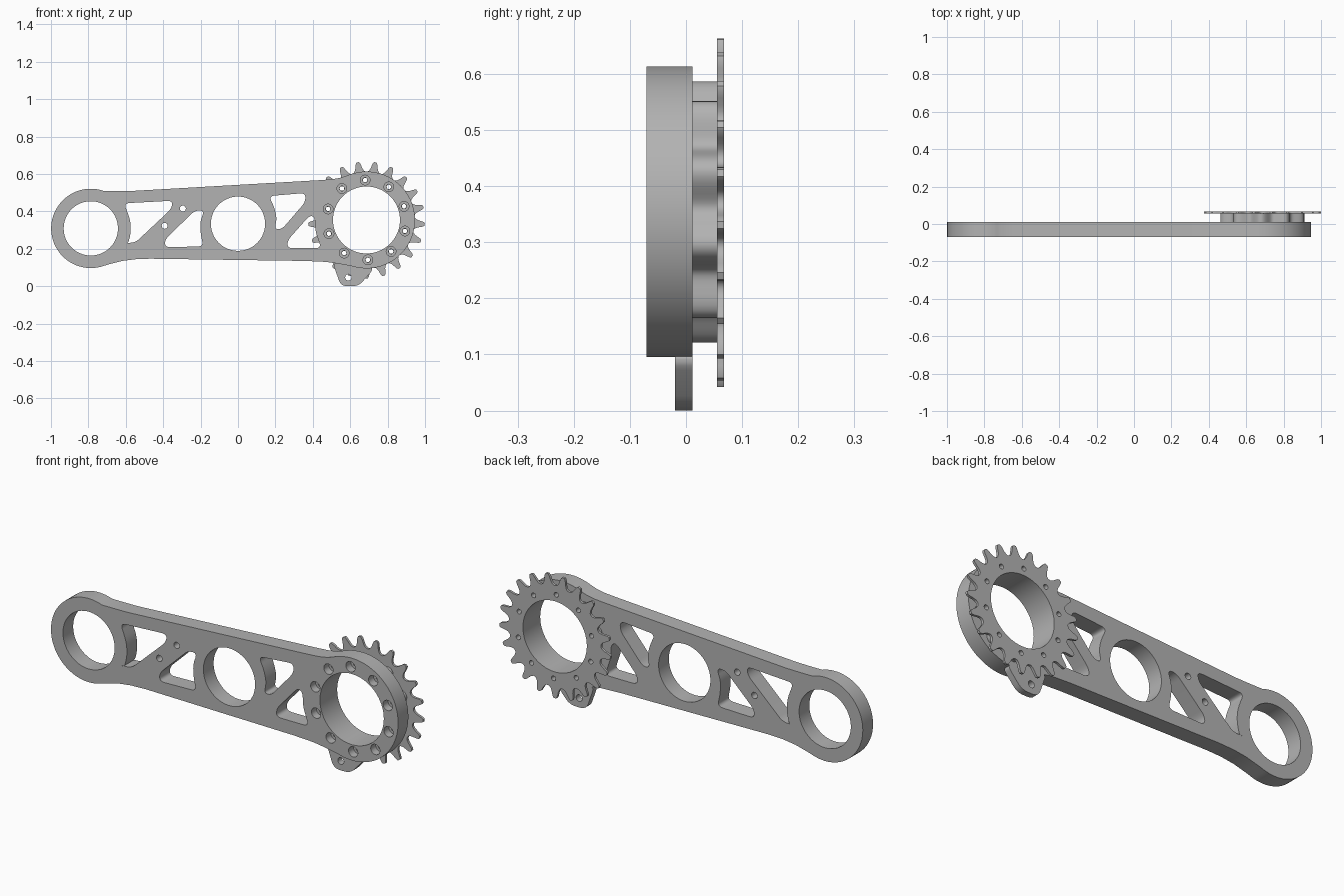
import bpy
import bmesh
from math import cos, sin, pi, radians
from mathutils import Vector

cube = bpy.data.objects.get("Cube")
if cube:
    bpy.data.objects.remove(cube, do_unlink=True)

GREY = (0.45, 0.45, 0.45, 1)
metal = bpy.data.materials.new("grey metal")
metal.use_nodes = True
metal.diffuse_color = GREY
metal.node_tree.nodes["Principled BSDF"].inputs["Base Color"].default_value = GREY

# Shared layout in the x-z plane
SMALL_END = (-0.787, 0.309)
MIDDLE = (0, 0.334)
BIG_END = (0.687, 0.354)
BORE = 0.179
BOLT_CIRCLE = 0.2135
BOLTS, TEETH = 10, 21


def arc(centre, r, start=0, end=360, n=64):
    """Points on an arc; a full turn leaves out the repeated last point."""
    last = n if end - start == 360 else n - 1
    angles = [radians(start + (end - start) * i / last) for i in range(n)]
    return [(centre[0] + r * cos(a), centre[1] + r * sin(a)) for a in angles]


def rounded(points, r, steps=6):
    """Closed outline with every corner eased by a quadratic curve."""
    out = []
    pts = [Vector(p) for p in points]
    for i, p in enumerate(pts):
        a, b = pts[i - 1] - p, pts[(i + 1) % len(pts)] - p
        a = p + a.normalized() * min(r, a.length * 0.48)
        b = p + b.normalized() * min(r, b.length * 0.48)
        for k in range(steps + 1):
            t = k / steps
            out.append(tuple(a * (1 - t) ** 2 + p * 2 * t * (1 - t) + b * t * t))
    return out


def bolt_points():
    return [(BIG_END[0] + BOLT_CIRCLE * cos(a), BIG_END[1] + BOLT_CIRCLE * sin(a))
            for a in (radians(92) + 2 * pi * i / BOLTS for i in range(BOLTS))]


def plate(name, loops, front, back):
    """Extrude an outline with holes between two y positions."""
    curve = bpy.data.curves.new(name, "CURVE")
    curve.dimensions = "2D"
    curve.fill_mode = "BOTH"
    curve.extrude = (back - front) / 2
    for loop in loops:
        spline = curve.splines.new("POLY")
        spline.points.add(len(loop) - 1)
        spline.use_cyclic_u = True
        for point, (x, z) in zip(spline.points, loop):
            point.co = (x, z, 0, 1)
    temp = bpy.data.objects.new(name + " outline", curve)
    bpy.context.collection.objects.link(temp)
    bpy.context.view_layer.update()
    mesh = bpy.data.meshes.new_from_object(
        temp.evaluated_get(bpy.context.evaluated_depsgraph_get()))
    bpy.data.objects.remove(temp, do_unlink=True)

    # Weld the caps and stand the plate upright
    bm = bmesh.new()
    bm.from_mesh(mesh)
    bmesh.ops.remove_doubles(bm, verts=bm.verts, dist=0.00005)
    for v in bm.verts:
        x, z, depth = v.co
        v.co = (x, (front + back) / 2 - depth, z)
    bmesh.ops.recalc_face_normals(bm, faces=bm.faces)
    bm.to_mesh(mesh)
    bm.free()
    mesh.materials.clear()
    mesh.materials.append(metal)
    obj = bpy.data.objects.new(name, mesh)
    bpy.context.collection.objects.link(obj)
    return obj


def smooth(obj):
    bpy.ops.object.select_all(action="DESELECT")
    obj.select_set(True)
    bpy.context.view_layer.objects.active = obj
    bpy.ops.object.shade_smooth_by_angle(angle=radians(30))


# Arm: two round ends joined by a tapering bar
outline = arc(SMALL_END, 0.212, 70, 285, 48)
outline += [(-0.69, 0.117), (-0.62, 0.135), (-0.55, 0.144), (-0.47, 0.147),
            (0.36, 0.135), (0.47, 0.13), (0.54, 0.12)]
outline += arc(BIG_END, 0.259, -108, 108, 56)
outline += [(0.55, 0.58), (0.505, 0.572), (0.44, 0.567),
            (-0.57, 0.509), (-0.65, 0.508)]

# Lightening windows follow the neighbouring bores on their curved sides
window_shapes = [
    arc(SMALL_END, 0.214, -22, 22, 7) + [(-0.61, 0.443), (-0.35, 0.457),
                                         (-0.355, 0.415), (-0.55, 0.232), (-0.61, 0.232)],
    [(-0.23, 0.405), (-0.18, 0.405), (-0.203, 0.345), (-0.2, 0.28),
     (-0.185, 0.213), (-0.39, 0.208), (-0.39, 0.25)],
    [(0.165, 0.482), (0.36, 0.498), (0.36, 0.45), (0.235, 0.305),
     (0.195, 0.305), (0.208, 0.36), (0.195, 0.42)],
    [(0.385, 0.38), (0.412, 0.365), (0.412, 0.3), (0.445, 0.203),
     (0.265, 0.203), (0.265, 0.245)],
]
holes = [arc(SMALL_END, 0.145), arc(MIDDLE, 0.145), arc(BIG_END, BORE)]
holes += [rounded(shape, 0.03) for shape in window_shapes]
holes += [arc(p, 0.016, n=20) for p in ((-0.295, 0.415), (-0.392, 0.323))]
holes += [arc(p, 0.013, n=20) for p in bolt_points()]
arm = plate("arm", [outline] + holes, -0.07, 0.012)

# Counterbores for the bolt heads
cutter = plate("counterbore cutter", [arc(p, 0.026, n=28) for p in bolt_points()],
               -0.1, -0.03)
cutter.hide_render = True
cut = arm.modifiers.new("counterbores", "BOOLEAN")
cut.operation = "DIFFERENCE"
cut.solver = "EXACT"
cut.object = cutter
bpy.context.view_layer.objects.active = arm
bpy.ops.object.modifier_apply(modifier=cut.name)
bpy.data.objects.remove(cutter, do_unlink=True)
smooth(arm)

# Mounting tab below the large end
tab = rounded([(0.505, 0.13), (0.55, 0), (0.645, 0), (0.73, 0.098), (0.62, 0.12)], 0.035)
smooth(plate("mounting_tab", [tab, arc((0.59, 0.047), 0.017, n=24)], -0.02, 0.012))

# Lobed spacer, one lobe around each bolt
bolt_holes = [arc(p, 0.012, n=20) for p in bolt_points()]
lobes = []
for i in range(160):
    a = 2 * pi * i / 160
    r = 0.213 + 0.02 * cos(BOLTS * (a - radians(92)))
    lobes.append((BIG_END[0] + r * cos(a), BIG_END[1] + r * sin(a)))
smooth(plate("spacer", [lobes, arc(BIG_END, BORE)] + bolt_holes, 0.012, 0.0555))

# Sprocket: half a tooth profile mirrored about each tooth centre
half = [(0.07, 0.312), (0.13, 0.305), (0.18, 0.292), (0.23, 0.278),
        (0.3, 0.267), (0.39, 0.26), (0.5, 0.258)]
tooth = [(-f, r) for f, r in reversed(half[:-1])] + half
teeth = []
for i in range(TEETH):
    for f, r in tooth:
        a = 2 * pi * (i + f) / TEETH - pi / 2
        teeth.append((BIG_END[0] + r * cos(a), BIG_END[1] + r * sin(a)))
smooth(plate("sprocket", [teeth, arc(BIG_END, BORE)] + bolt_holes, 0.0555, 0.068))
